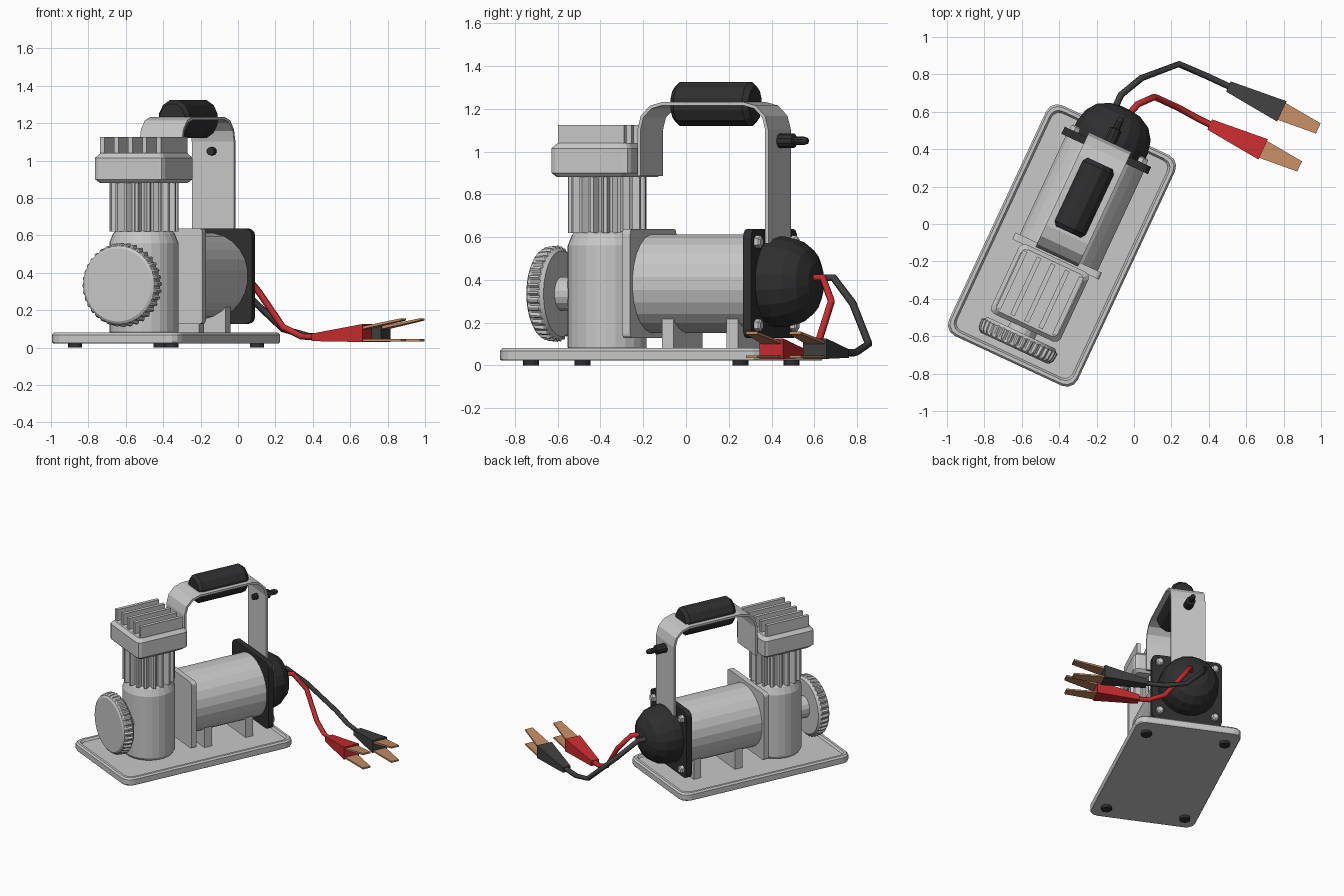
import bpy, bmesh, math
from mathutils import Matrix, Vector

if "Cube" in bpy.data.objects:
    bpy.data.objects.remove(bpy.data.objects["Cube"])

# Compressor is modelled along its own axis (y = back), then turned on the ground
PLACE = Matrix.Translation((-0.385, -0.115, 0)) @ Matrix.Rotation(math.radians(-25), 4, 'Z')


def material(name, rgb):
    m = bpy.data.materials.new(name)
    m.diffuse_color = (*rgb, 1)
    m.use_nodes = True
    m.node_tree.nodes["Principled BSDF"].inputs["Base Color"].default_value = m.diffuse_color
    return m


GREY = material("light_grey_metal", (0.58, 0.58, 0.58))
BLACK = material("black_plastic", (0.028, 0.028, 0.03))
CHARCOAL = material("charcoal_rubber", (0.05, 0.05, 0.05))
RED = material("red_rubber", (0.58, 0.025, 0.028))
COPPER = material("copper", (0.54, 0.26, 0.12))


def loft(name, rings, mat, place=PLACE):
    """Skin a list of equal-length point rings and cap both ends."""
    bm = bmesh.new()
    vs = [[bm.verts.new(p) for p in ring] for ring in rings]
    n = len(vs[0])
    for a, b in zip(vs, vs[1:]):
        for i in range(n):
            bm.faces.new((a[i], a[(i + 1) % n], b[(i + 1) % n], b[i]))
    bm.faces.new(vs[0])
    bm.faces.new(vs[-1])
    bmesh.ops.recalc_face_normals(bm, faces=bm.faces)
    me = bpy.data.meshes.new(name)
    bm.to_mesh(me)
    bm.free()
    me.materials.append(mat)
    ob = bpy.data.objects.new(name, me)
    bpy.context.collection.objects.link(ob)
    ob.matrix_world = place
    return ob


def at(section, t, axis, c=(0, 0)):
    """Place a 2D section at distance t along the z or y axis."""
    if axis == 'z':
        return [(a + c[0], b + c[1], t) for a, b in section]
    return [(a + c[0], t, b + c[1]) for a, b in section]


def circle(r, n, r2=None, phase=0.5):
    r2 = r if r2 is None else r2
    return [(r * math.cos(2 * math.pi * (i + phase) / n),
             r2 * math.sin(2 * math.pi * (i + phase) / n)) for i in range(n)]


def gear(ro, ri, teeth):
    pts = []
    for i in range(teeth * 4):
        r = ro if i % 4 < 2 else ri
        a = 2 * math.pi * i / (teeth * 4)
        pts.append((r * math.cos(a), r * math.sin(a)))
    return pts


def round_rect(w, h, r, steps=3):
    pts = []
    for k, (sx, sy) in enumerate([(1, 1), (-1, 1), (-1, -1), (1, -1)]):
        for i in range(steps + 1):
            a = math.pi / 2 * (k + i / steps)
            pts.append((sx * (w / 2 - r) + r * math.cos(a), sy * (h / 2 - r) + r * math.sin(a)))
    return pts


def lathe(name, profile, n, axis, c, mat):
    return loft(name, [at(circle(r, n), t, axis, c) for r, t in profile], mat)


def box(name, x, y, z, mat):
    return loft(name, [[(x[0], y[0], k), (x[1], y[0], k), (x[1], y[1], k), (x[0], y[1], k)] for k in z], mat)


# Base tray with raised rim, and feet
loft("base_tray", [at(round_rect(0.76 - 2 * d, 1.36 - 2 * d, 0.065 - d / 2), z, 'z') for d, z in
                   [(0.005, 0.022), (0, 0.03), (0, 0.068), (0.01, 0.08), (0.028, 0.08), (0.038, 0.064)]], GREY)
for sx in (-1, 1):
    for sy in (-1, 1):
        lathe("foot", [(0.038, 0), (0.038, 0.025)], 12, 'z', (sx * 0.284, sy * 0.54), BLACK)

# Motor, mounting blocks and end plates
AX = (0, 0.382)
lathe("motor_body", [(0.232, -0.05), (0.232, 0.55)], 24, 'y', AX, GREY)
for y in (0.077, 0.41):
    box("motor_mount", (-0.16, 0.16), (y, y + 0.06), (0.06, 0.24), GREY)
for name, y0, y1, r, mat in [("front_plate", -0.082, -0.042, 0.02, GREY), ("rear_plate", 0.54, 0.582, 0.04, BLACK)]:
    loft(name, [at(round_rect(0.51, 0.51, r), y, 'y', AX) for y in (y0, y1)], mat)
for sx in (-1, 1):
    for sz in (-1, 1):
        lathe("plate_bolt", [(0.03, 0.575), (0.03, 0.605), (0.02, 0.612)], 6, 'y',
              (sx * 0.2, 0.382 + sz * 0.195), GREY)
lathe("motor_dome", [(0.212, 0.575), (0.212, 0.64), (0.195, 0.71), (0.155, 0.765), (0.09, 0.8), (0.03, 0.81)],
      18, 'y', (0, 0.39), BLACK)

# Crankcase, finned cylinder and head
HC = (0, -0.28)
lathe("crankcase", [(0.17, 0.062), (0.185, 0.085), (0.185, 0.56), (0.165, 0.61), (0.15, 0.625)], 24, 'z', HC, GREY)
loft("cylinder_fins", [at(gear(0.184, 0.15, 18), z, 'z', HC) for z in (0.62, 0.89)], GREY)
loft("cylinder_head", [at(round_rect(0.41 - 2 * d, 0.41 - 2 * d, 0.03, 2), z, 'z', HC) for d, z in
                       [(0.02, 0.88), (0, 0.9), (0, 1.015), (0.022, 1.04)]], GREY)
for i in range(5):
    x = (i - 2) * 0.083
    box("head_fin", (x - 0.013, x + 0.013), (-0.45, -0.11), (1.03, 1.125), GREY)

# Front intake disc on its stub
FC = (0, 0.335)
disc = [(circle(0.195, 144, phase=0), -0.606), (circle(0.209, 144, phase=0), -0.597),
        (gear(0.22, 0.209, 36), -0.583), (gear(0.225, 0.212, 36), -0.535),
        (circle(0.212, 144, phase=0), -0.53), (circle(0.2, 144, phase=0), -0.515)]
loft("intake_disc", [at(s, y, 'y', FC) for s, y in disc], GREY)
lathe("intake_stub", [(0.08, -0.53), (0.08, -0.4)], 16, 'y', FC, GREY)

# Handle strap: bent flat bar
Y0, Y1, TOP, R, T, W = -0.066, 0.61, 1.232, 0.13, 0.016, 0.125
path = [((Y0, 0.885), (Y0 + T, 0.885))]
for cy, start in ((Y0 + R, 180), (Y1 - R, 90)):
    for i in range(4):
        a = math.radians(start - 30 * i)
        path.append(tuple((cy + r * math.cos(a), TOP - R + r * math.sin(a)) for r in (R, R - T)))
path.append(((Y1, 0.57), (Y1 - T, 0.57)))
loft("handle_strap", [[(-W, *o), (W, *o), (W, *i), (-W, *i)] for o, i in path], GREY)

# Grip
loft("handle_grip", [at(circle(0.094 * s, 12, 0.106 * s), y, 'y', (0, 1.222)) for s, y in
                     [(0.8, 0.08), (1, 0.105), (1, 0.459), (0.8, 0.484)]], BLACK)

# Hose fitting on the rear of the handle
lathe("hose_fitting", [(0.022, 0.56), (0.022, 0.605), (0.034, 0.61), (0.034, 0.685), (0.02, 0.69),
                       (0.02, 0.735), (0.014, 0.755)], 10, 'y', (0, 1.05), BLACK)


# Power cables with spring clamps
def cable(name, pts, mat):
    cu = bpy.data.curves.new(name, 'CURVE')
    cu.dimensions = '3D'
    cu.bevel_depth = 0.018
    cu.bevel_resolution = 1
    cu.use_fill_caps = True
    sp = cu.splines.new('POLY')
    sp.points.add(len(pts) - 1)
    for p, q in zip(sp.points, pts):
        p.co = (*q, 1)
    cu.materials.append(mat)
    bpy.context.collection.objects.link(bpy.data.objects.new(name, cu))


def clamp(colour, start, mat):
    place = Matrix.Translation((*start, 0)) @ Matrix.Rotation(math.radians(-25), 4, 'Z')

    def taper(name, stations, m):
        loft(name, [[(x, -w, a), (x, w, a), (x, w, b), (x, -w, b)] for x, w, a, b in stations], m, place)

    taper(colour + "_clamp_boot", [(0, 0.03, 0.035, 0.075), (0.315, 0.06, 0.03, 0.126)], mat)
    taper("lower_jaw", [(0.29, 0.052, 0.034, 0.046), (0.53, 0.03, 0.034, 0.046)], COPPER)
    taper("upper_jaw", [(0.29, 0.052, 0.095, 0.11), (0.53, 0.03, 0.145, 0.157)], COPPER)


cable("red_cable", [(-0.06, 0.55, 0.41), (0.02, 0.64, 0.41), (0.11, 0.68, 0.3), (0.24, 0.62, 0.11),
                    (0.34, 0.565, 0.06), (0.42, 0.525, 0.056)], RED)
cable("black_cable", [(-0.12, 0.58, 0.41), (-0.07, 0.69, 0.41), (0.04, 0.78, 0.29), (0.24, 0.855, 0.1),
                      (0.38, 0.795, 0.06), (0.52, 0.73, 0.056)], CHARCOAL)
clamp("red", (0.405, 0.532), RED)
clamp("black", (0.505, 0.735), CHARCOAL)
